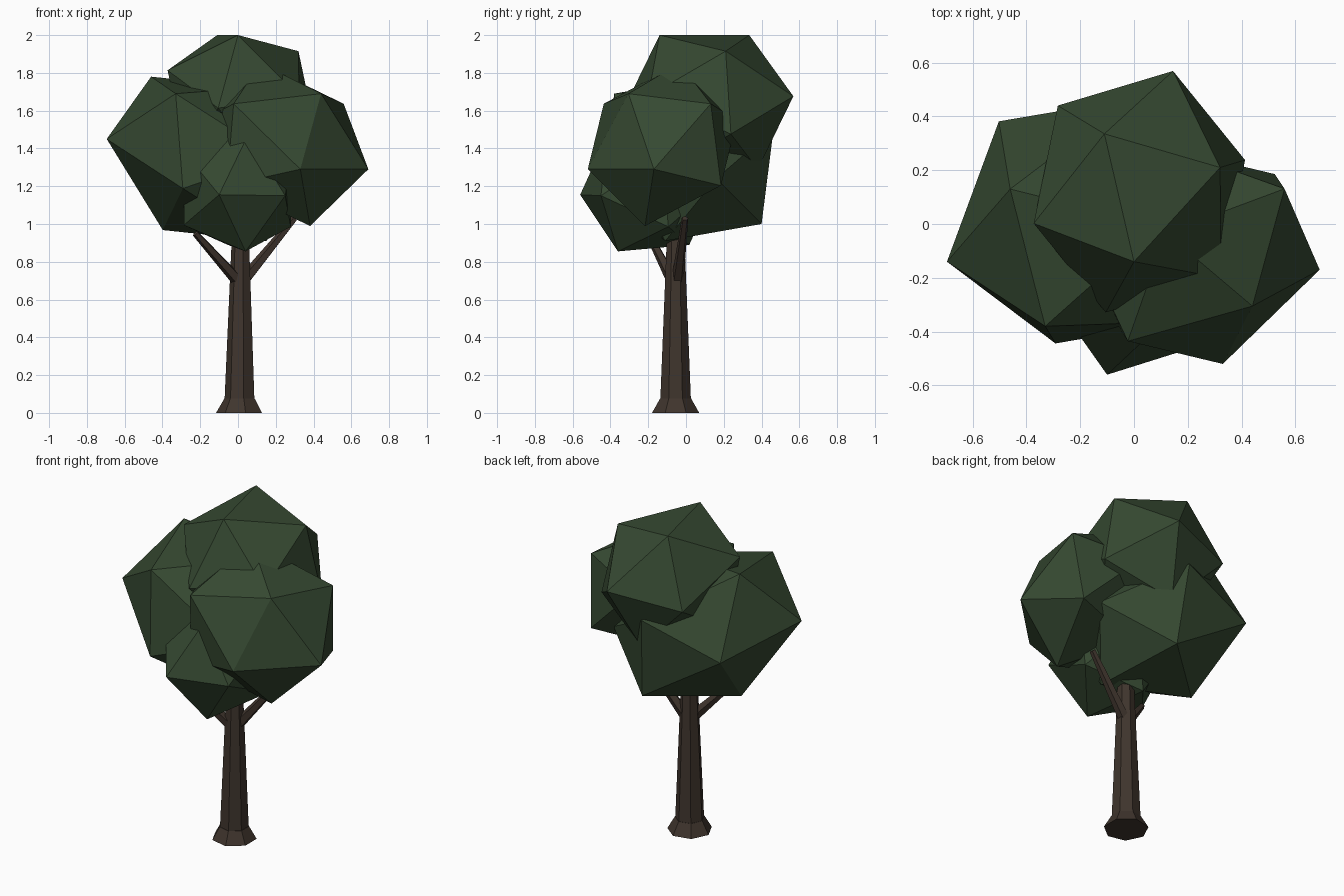
import bpy, bmesh, math
from mathutils import Vector, Matrix

if "Cube" in bpy.data.objects:
    bpy.data.objects.remove(bpy.data.objects["Cube"])


def material(name, rgb):
    m = bpy.data.materials.new(name)
    m.diffuse_color = (*rgb, 1)
    m.use_nodes = True
    m.node_tree.nodes["Principled BSDF"].inputs["Base Color"].default_value = m.diffuse_color
    return m


LEAF = material("leaf_green", (0.036, 0.066, 0.031))
BARK = material("bark_brown", (0.05, 0.035, 0.026))


def finish(name, bm, mat):
    bmesh.ops.recalc_face_normals(bm, faces=bm.faces)
    me = bpy.data.meshes.new(name)
    bm.to_mesh(me)
    bm.free()
    me.materials.append(mat)
    ob = bpy.data.objects.new(name, me)
    bpy.context.collection.objects.link(ob)
    return ob


def clump(name, centre, *corners):
    """Icosahedron stretched and turned so one of its faces lands on three corners."""
    c = Vector(centre)
    bm = bmesh.new()
    bmesh.ops.create_icosphere(bm, subdivisions=1, radius=1)
    bm.faces.ensure_lookup_table()
    source = Matrix([v.co for v in bm.faces[0].verts]).transposed()
    target = Matrix([Vector(p) - c for p in corners]).transposed()
    fit = target @ source.inverted()
    for v in bm.verts:
        v.co = fit @ v.co + c
    finish(name, bm, LEAF)


def limb(name, start, end, r1, r2, sides):
    """Tapered prism between two points."""
    a, b = Vector(start), Vector(end)
    d = b - a
    bm = bmesh.new()
    bmesh.ops.create_cone(bm, cap_ends=True, segments=sides, radius1=r1,
                          radius2=r2, depth=d.length)
    turn = Vector((0, 0, 1)).rotation_difference(d).to_matrix()
    spin = Matrix.Rotation(math.pi / 2, 3, 'Z')
    for v in bm.verts:
        v.co = turn @ (spin @ v.co) + (a + b) / 2
    finish(name, bm, BARK)


# Trunk with flared foot
limb("root_flare", (0.012, -0.055, 0), (0.012, -0.055, 0.075), 0.128, 0.085, 7)
limb("trunk", (0.012, -0.055, 0.07), (0.015, -0.055, 0.97), 0.083, 0.046, 7)

# Branches
limb("branch_right", (0.03, -0.045, 0.70), (0.30, -0.005, 1.03), 0.034, 0.018, 5)
limb("branch_left", (0.0, -0.07, 0.70), (-0.225, -0.20, 0.95), 0.034, 0.018, 5)

# Foliage clumps
clump("foliage_right", (0.25, -0.125, 1.42),
      (0.69, -0.17, 1.29), (0.33, -0.52, 1.29), (0.44, -0.305, 1.69))
clump("foliage_left", (-0.155, 0.01, 1.345),
      (-0.695, -0.14, 1.45), (-0.46, 0.13, 1.78), (-0.33, -0.38, 1.69))
clump("foliage_top", (0.02, 0.12, 1.645),
      (0.0, -0.14, 2.0), (-0.11, 0.335, 2.0), (0.32, 0.21, 1.915))
clump("foliage_front", (0.0, -0.20, 1.18),
      (-0.10, -0.56, 1.155), (0.04, -0.36, 0.855), (0.25, -0.45, 1.15))
